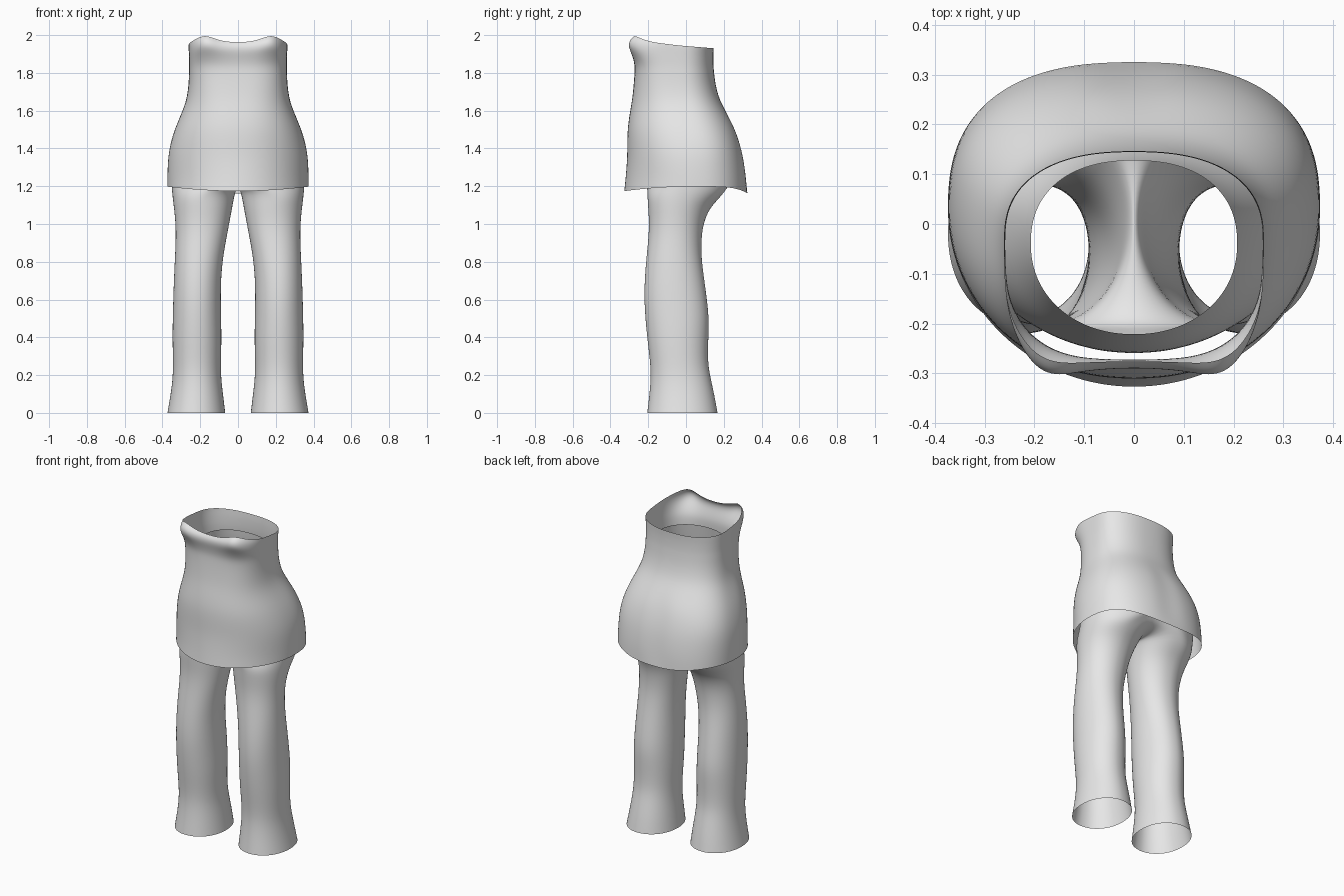
import bpy, bmesh, math

if "Cube" in bpy.data.objects:
    bpy.data.objects.remove(bpy.data.objects["Cube"])

GREY = bpy.data.materials.new("light grey cloth")
GREY.diffuse_color = (0.8, 0.8, 0.8, 1)
GREY.use_nodes = True
GREY.node_tree.nodes["Principled BSDF"].inputs["Base Color"].default_value = GREY.diffuse_color


def oval(a, front, back, mid, nf, nb, ang, cx=0.0):
    """Point on a squarish oval; angle 0 is +x, -90 degrees is the front."""
    c, s = math.cos(ang), math.sin(ang)
    n = nf if s < 0 else nb
    k = lambda v: math.copysign(abs(v) ** (2 / n), v) if abs(v) > 1e-6 else 0.0
    reach = mid - front if s < 0 else back - mid
    return cx + a * k(c), mid + reach * k(s)


def finish(name, bm):
    """Turn a right half into a smooth, mirrored object."""
    bmesh.ops.recalc_face_normals(bm, faces=bm.faces)
    mesh = bpy.data.meshes.new(name)
    bm.to_mesh(mesh)
    bm.free()
    mesh.materials.append(GREY)
    mesh.polygons.foreach_set("use_smooth", [True] * len(mesh.polygons))
    ob = bpy.data.objects.new(name, mesh)
    bpy.context.collection.objects.link(ob)
    mirror = ob.modifiers.new("mirror", 'MIRROR')
    mirror.use_clip = True
    mirror.merge_threshold = 0.002
    sub = ob.modifiers.new("smooth", 'SUBSURF')
    sub.levels = sub.render_levels = 2
    return ob


def bridge(bm, low, high, closed=False):
    n = len(low)
    for i in range(n if closed else n - 1):
        j = (i + 1) % n
        bm.faces.new((low[i], low[j], high[j], high[i]))


SEG = 20
ARC = [math.radians(-90 + 180 * i / SEG) for i in range(SEG + 1)]

# Tunic: z, half width, front y, back y, widest y, front and back squareness
TUNIC = [
    (1.19, .375, -.328, .326, .03, 2.0, 2.5),
    (1.25, .375, -.320, .322, .03, 2.0, 2.5),
    (1.35, .372, -.312, .308, .03, 2.1, 2.5),
    (1.43, .358, -.312, .288, .03, 2.2, 2.5),
    (1.51, .333, -.310, .260, .02, 2.3, 2.4),
    (1.59, .298, -.298, .215, .00, 2.4, 2.4),
    (1.66, .272, -.285, .176, -.02, 2.6, 2.4),
    (1.74, .262, -.277, .156, -.03, 2.8, 2.4),
    (1.80, .260, -.273, .149, -.03, 3.0, 2.4),
    (1.85, .259, -.272, .146, -.03, 3.2, 2.4),
    (1.90, .260, -.280, .145, -.03, 3.4, 2.4),
    (1.94, .261, -.288, .145, -.03, 3.5, 2.4),
    (1.975, .262, -.288, .146, -.03, 3.5, 2.4),
    (2.00, .262, -.275, .147, -.03, 3.4, 2.4),
]
bm = bmesh.new()
rows = []
for z, *shape in TUNIC:
    row = []
    for ang in ARC:
        x, y = oval(*shape, ang)
        s = math.sin(ang)
        h = z
        bust = math.exp(-((x - .18) / .075) ** 2) if s < 0 else 0
        if z > 1.8:  # wavy neckline and the two chest swells
            rim = 1.942 - .012 * y / .15
            if s < 0:
                f = min(1, max(0, (-y - .03) / .25))
                rim = 1.945 + .015 * f + .042 * f * bust
            h = 1.8 + (z - 1.8) * (rim - 1.8) / .2
            y -= .036 * bust * math.exp(-((z - 1.95) / .06) ** 2) * min(1, -s * 1.3)
        elif z < 1.2:  # hem dips at front and back
            h = 1.198 - (.024 * s * s if s < 0 else .036 * s ** 4)
        elif 1.2 < z < 1.55 and s > 0:  # shallow hollow at the centre back
            y -= .008 * math.exp(-(x / .04) ** 2)
        row.append(bm.verts.new((x, y, h)))
    rows.append(row)
for a, b in zip(rows, rows[1:]):
    bridge(bm, a, b)
finish("tunic", bm)

# Trousers, upper part: z, half width, front y, back y, widest y
HIPS = [
    (1.82, .208, -.222, .128, -.04),
    (1.74, .222, -.235, .136, -.03),
    (1.64, .250, -.252, .165, -.01),
    (1.53, .300, -.262, .220, .01),
    (1.42, .338, -.258, .262, .02),
    (1.32, .352, -.238, .275, .02),
    (1.24, .354, -.212, .262, .01),
]
# Trouser leg: z, inner x, outer x, front y, back y
LEG = [
    (1.17, .014, .350, -.206, .215),
    (1.10, .027, .341, -.202, .135),
    (1.02, .042, .332, -.196, .097),
    (.94, .057, .329, -.198, .083),
    (.84, .076, .333, -.208, .080),
    (.72, .089, .339, -.219, .095),
    (.60, .090, .343, -.222, .112),
    (.49, .088, .346, -.215, .123),
    (.38, .086, .347, -.204, .118),
    (.26, .090, .344, -.189, .116),
    (.18, .088, .346, -.187, .132),
    (.09, .077, .358, -.195, .152),
    (.00, .066, .374, -.206, .168),
]
INNER = 11
bm = bmesh.new()
upper = []
for z, *shape in HIPS:
    row = []
    for ang in ARC:
        x, y = oval(*shape, 2.1, 2.3, ang)
        s = math.sin(ang)
        # seat hollow, and lowest row lifted towards the middle seam
        if z < 1.5 and s > 0:
            y -= .035 * math.exp(-(x / .06) ** 2) * min(1, (1.5 - z) / .2)
        lift = .03 * math.exp(-(x / .08) ** 2) if z < 1.3 else 0
        row.append(bm.verts.new((x, y, z + lift)))
    upper.append(row)
for a, b in zip(upper, upper[1:]):
    bridge(bm, a, b)

# Crotch seam from back to front closes the hip arc into a leg loop
hip = upper[-1]
y_back, y_front = hip[-1].co.y, hip[0].co.y
seam = []
for i in range(1, INNER + 1):
    t = i / (INNER + 1)
    seam.append(bm.verts.new((0, y_back + (y_front - y_back) * t,
                              1.20 + .07 * abs(2 * t - 1) ** 3)))
loop = hip + seam
angles = ARC + [math.radians(90 + 180 * i / (INNER + 1)) for i in range(1, INNER + 1)]
for z, xi, xo, front, back in LEG:
    ring = []
    for ang in angles:
        x, y = oval((xo - xi) / 2, front, back, (front + back) / 2, 2.1, 2.1,
                    ang, (xi + xo) / 2)
        ring.append(bm.verts.new((x, y, z)))
    bridge(bm, ring, loop, closed=True)
    loop = ring
finish("trousers", bm)
